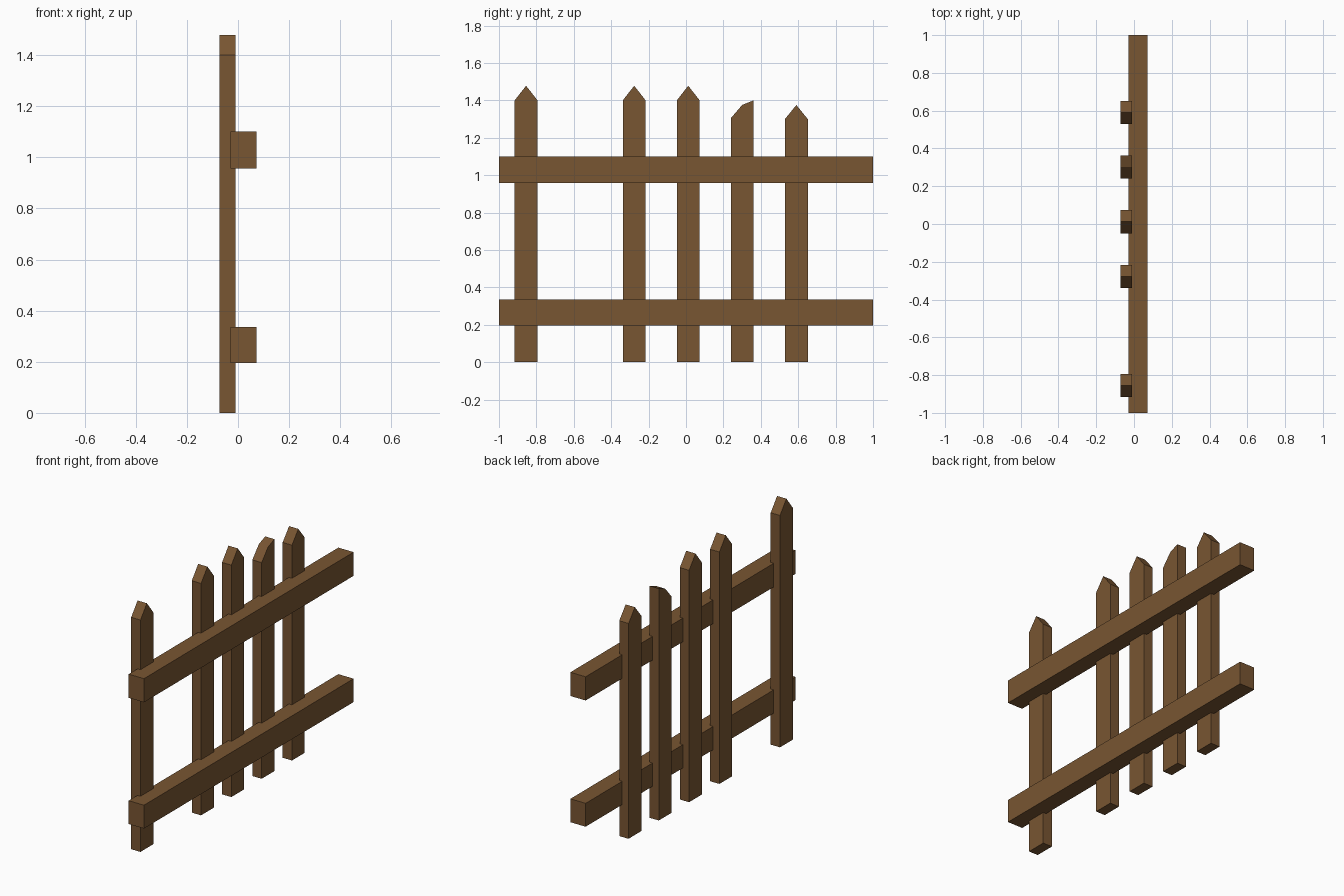
import bpy
import bmesh

cube = bpy.data.objects.get("Cube")
if cube:
    bpy.data.objects.remove(cube, do_unlink=True)

# Single brown wood colour
wood = bpy.data.materials.new("brown_wood")
wood.use_nodes = True
colour = (0.19, 0.092, 0.032, 1)
wood.diffuse_color = colour
bsdf = wood.node_tree.nodes["Principled BSDF"]
bsdf.inputs["Base Color"].default_value = colour
bsdf.inputs["Roughness"].default_value = 0.9


def board(name, outline, x0, x1):
    """Extrude a (y, z) outline from x0 to x1."""
    bm = bmesh.new()
    face = bm.faces.new([bm.verts.new((x0, y, z)) for y, z in outline])
    grown = bmesh.ops.extrude_face_region(bm, geom=[face])["geom"]
    verts = [v for v in grown if isinstance(v, bmesh.types.BMVert)]
    bmesh.ops.translate(bm, verts=verts, vec=(x1 - x0, 0, 0))
    bmesh.ops.recalc_face_normals(bm, faces=bm.faces)
    mesh = bpy.data.meshes.new(name)
    bm.to_mesh(mesh)
    bm.free()
    mesh.materials.append(wood)
    obj = bpy.data.objects.new(name, mesh)
    bpy.context.collection.objects.link(obj)


# Horizontal rails
for name, low, high in (("lower_rail", 0.195, 0.336), ("upper_rail", 0.957, 1.1)):
    board(name, [(-1, low), (1, low), (1, high), (-1, high)], -0.03, 0.072)

# Pickets: slot along the fence, near shoulder, peak, far shoulder
# One slot is empty and the fourth picket has a broken tip
half = 0.061
pickets = (
    (0, 1.4, 1.478, 1.4),
    (2, 1.4, 1.478, 1.4),
    (3, 1.4, 1.478, 1.4),
    (4, 1.305, 1.376, 1.4),
    (5, 1.3, 1.375, 1.3),
)
for number, (slot, near, peak, far) in enumerate(pickets, 1):
    y = -0.855 + slot * 0.289
    outline = [(y - half, 0), (y + half, 0), (y + half, far),
               (y, peak), (y - half, near)]
    board(f"picket_{number}", outline, -0.072, -0.01)
